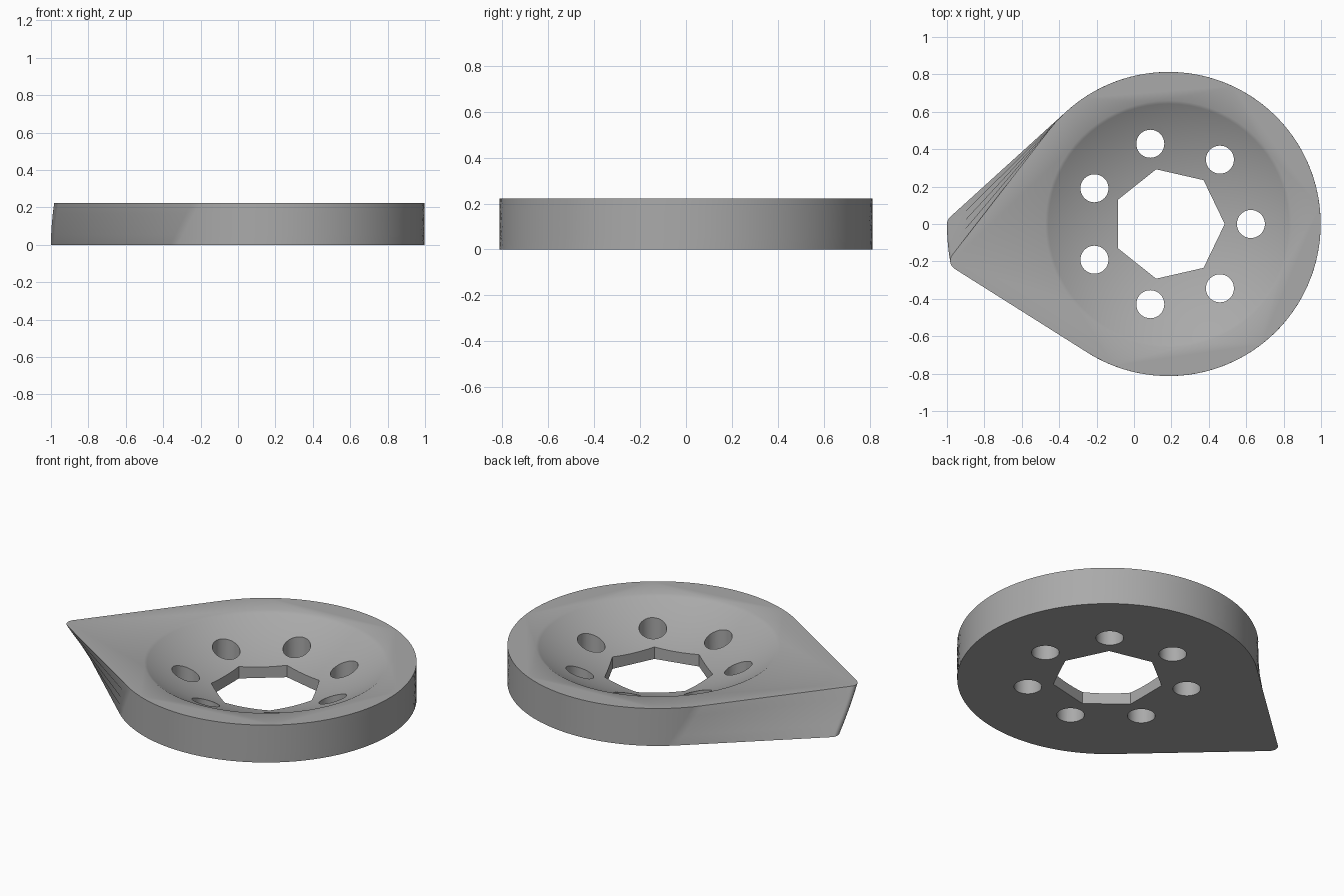
import bpy, bmesh, math
from mathutils import Matrix, Vector

if "Cube" in bpy.data.objects:
    bpy.data.objects.remove(bpy.data.objects["Cube"])

CENTRE = Vector((0.185, 0, 0))
HEIGHT, RADIUS = 0.223, 0.813
TIP_RADIUS, TIP_REACH = 0.05, 1.135
TWIST = math.radians(10)
SLICES = 4


def make_object(name, bm):
    bmesh.ops.recalc_face_normals(bm, faces=bm.faces)
    mesh = bpy.data.meshes.new(name)
    bm.to_mesh(mesh)
    bm.free()
    obj = bpy.data.objects.new(name, mesh)
    bpy.context.collection.objects.link(obj)
    return obj


def arc(cx, radius, start, end, steps):
    angles = [start + (end - start) * i / steps for i in range(steps + 1)]
    return [Vector((cx + radius * math.cos(a), radius * math.sin(a), 0)) for a in angles]


def prism(name, sides, radius, position):
    bm = bmesh.new()
    bmesh.ops.create_cone(bm, cap_ends=True, segments=sides, radius1=radius,
                          radius2=radius, depth=1)
    # Put one corner on the +x axis
    corner = bm.verts[:][0].co
    turn = Matrix.Rotation(-math.atan2(corner.y, corner.x), 4, 'Z')
    bm.transform(Matrix.Translation(position) @ turn)
    return make_object(name, bm)


# Teardrop body: a disc and small tip joined by tangents, twisted as it rises
tangent = math.pi - math.acos((RADIUS - TIP_RADIUS) / TIP_REACH)
outline = arc(0, RADIUS, -tangent, tangent, 72)
outline += arc(-TIP_REACH, TIP_RADIUS, tangent, 2 * math.pi - tangent, 8)
bm = bmesh.new()
rings = []
for s in range(SLICES + 1):
    t = s / SLICES
    turn = Matrix.Rotation(TWIST * t, 3, 'Z')
    lift = CENTRE + Vector((0, 0, HEIGHT * t))
    rings.append([bm.verts.new(turn @ p + lift) for p in outline])
for low, high in zip(rings, rings[1:]):
    for i in range(len(low)):
        j = (i + 1) % len(low)
        bm.faces.new((low[i], low[j], high[j], high[i]))
bm.faces.new(rings[0])
bm.faces.new(rings[-1])
body = make_object("dished_plate", bm)

# Spherical dish cutter
DISH_EDGE, BALL = 0.66, 1.25
bm = bmesh.new()
bmesh.ops.create_uvsphere(bm, u_segments=72, v_segments=64, radius=BALL)
rise = HEIGHT + math.sqrt(BALL ** 2 - DISH_EDGE ** 2)
bm.transform(Matrix.Translation(CENTRE + Vector((0, 0, rise))))
cutters = [make_object("dish_cutter", bm)]

# Central heptagon opening and the ring of round holes
cutters.append(prism("heptagon_cutter", 7, 0.3, CENTRE))
for i in range(7):
    spoke = Matrix.Rotation(math.tau * i / 7, 3, 'Z') @ Vector((0.44, 0, 0))
    cutters.append(prism("hole_cutter", 32, 0.075, CENTRE + spoke))

for cutter in cutters:
    cutter.hide_render = True
    mod = body.modifiers.new(cutter.name, 'BOOLEAN')
    mod.operation = 'DIFFERENCE'
    mod.solver = 'EXACT'
    mod.object = cutter

# Bake the cuts and drop the cutters
bpy.context.view_layer.update()
graph = bpy.context.evaluated_depsgraph_get()
cut_mesh = bpy.data.meshes.new_from_object(body.evaluated_get(graph))
body.modifiers.clear()
body.data = cut_mesh
for cutter in cutters:
    bpy.data.objects.remove(cutter)

# Plain grey finish
grey = bpy.data.materials.new("plain_grey")
grey.use_nodes = True
colour = (0.4, 0.4, 0.4, 1)
grey.diffuse_color = colour
grey.node_tree.nodes["Principled BSDF"].inputs["Base Color"].default_value = colour
body.data.materials.clear()
body.data.materials.append(grey)

bpy.ops.object.select_all(action='DESELECT')
body.select_set(True)
bpy.context.view_layer.objects.active = body
bpy.ops.object.shade_smooth_by_angle(angle=math.radians(35))
